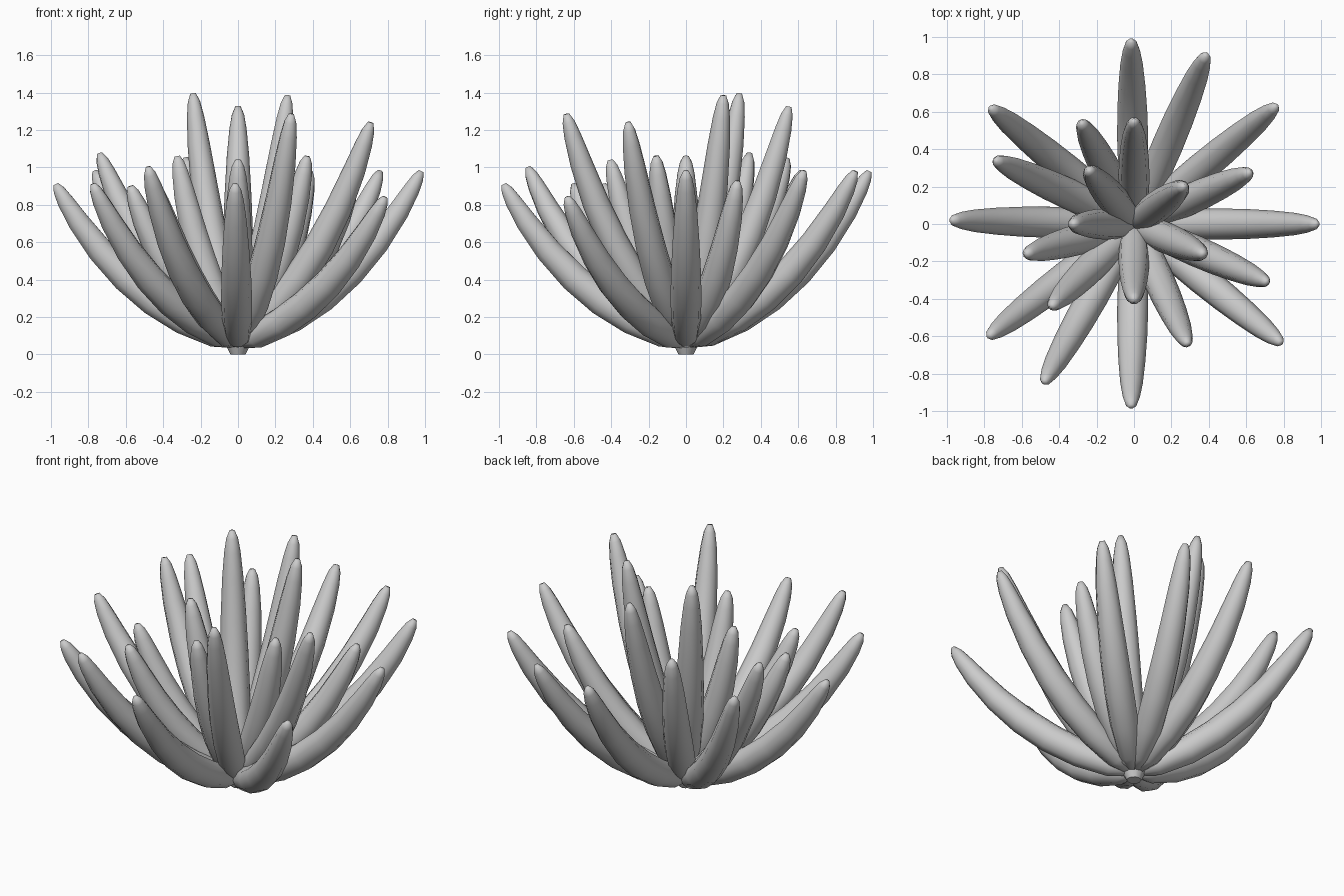
import bpy, bmesh, math
from mathutils import Vector

if "Cube" in bpy.data.objects:
    bpy.data.objects.remove(bpy.data.objects["Cube"])

# Tip position of every leaf
TIPS = [
    (.98, 0, .98), (-.975, .02, .91), (-.015, .98, .98), (-.015, -.975, .91),
    (.385, .905, .98), (.76, .63, .98), (-.765, .62, .98), (-.74, .34, 1.075),
    (.62, .275, .925), (.71, -.31, 1.24), (.785, -.635, .84), (.285, -.64, 1.285),
    (-.48, -.845, 1.0), (-.775, -.6, .91), (-.575, -.16, .9), (-.44, -.44, .91),
    (0, -.405, 1.04), (.37, -.16, 1.06), (.265, .2, 1.385), (-.24, .285, 1.395),
    (0, .55, 1.325), (-.28, .54, 1.05), (-.325, 0, 1.06),
]
# Leaf thickness along its length: (position, radius)
PROFILE = [(0, .03), (.1, .068), (.25, .08), (.4, .083), (.55, .08), (.7, .072),
           (.84, .06), (.93, .046), (.975, .033), (1, .015)]
SIDES = 10


def make_leaf(name, tip):
    tip = Vector(tip)
    p0 = Vector((0, 0, .06))
    flat = Vector((tip.x, tip.y, 0))
    side = Vector((-tip.y, tip.x, 0)).normalized()
    # outward bow is stronger for low, spreading leaves
    low = min(1, flat.length / tip.z)
    p1 = flat * .63 + Vector((0, 0, tip.z * (.40 - .13 * low)))
    bm = bmesh.new()
    rings = []
    for t, r in PROFILE:
        c = p0 * (1 - t) ** 2 + p1 * 2 * t * (1 - t) + tip * t * t
        d = ((p1 - p0) * (1 - t) + (tip - p1) * t).normalized()
        up = side.cross(d)
        rings.append([bm.verts.new(c + (side * math.cos(a) + up * math.sin(a)) * r)
                      for a in (2 * math.pi * k / SIDES for k in range(SIDES))])
    for a, b in zip(rings, rings[1:]):
        for k in range(SIDES):
            j = (k + 1) % SIDES
            bm.faces.new((a[k], a[j], b[j], b[k]))
    bm.faces.new(rings[0])
    bm.faces.new(rings[-1])
    bmesh.ops.recalc_face_normals(bm, faces=bm.faces)
    for f in bm.faces:
        f.smooth = True
    me = bpy.data.meshes.new(name)
    bm.to_mesh(me)
    bm.free()
    bpy.context.collection.objects.link(bpy.data.objects.new(name, me))


# Leaves
for i, tip in enumerate(TIPS):
    make_leaf(f"leaf_{i + 1:02d}", tip)

# Small root stub under the leaves
bpy.ops.mesh.primitive_cone_add(vertices=12, radius1=.04, radius2=.07, depth=.06,
                                location=(0, 0, .03))
bpy.context.object.name = "root_stub"
bpy.ops.object.shade_smooth_by_angle()
